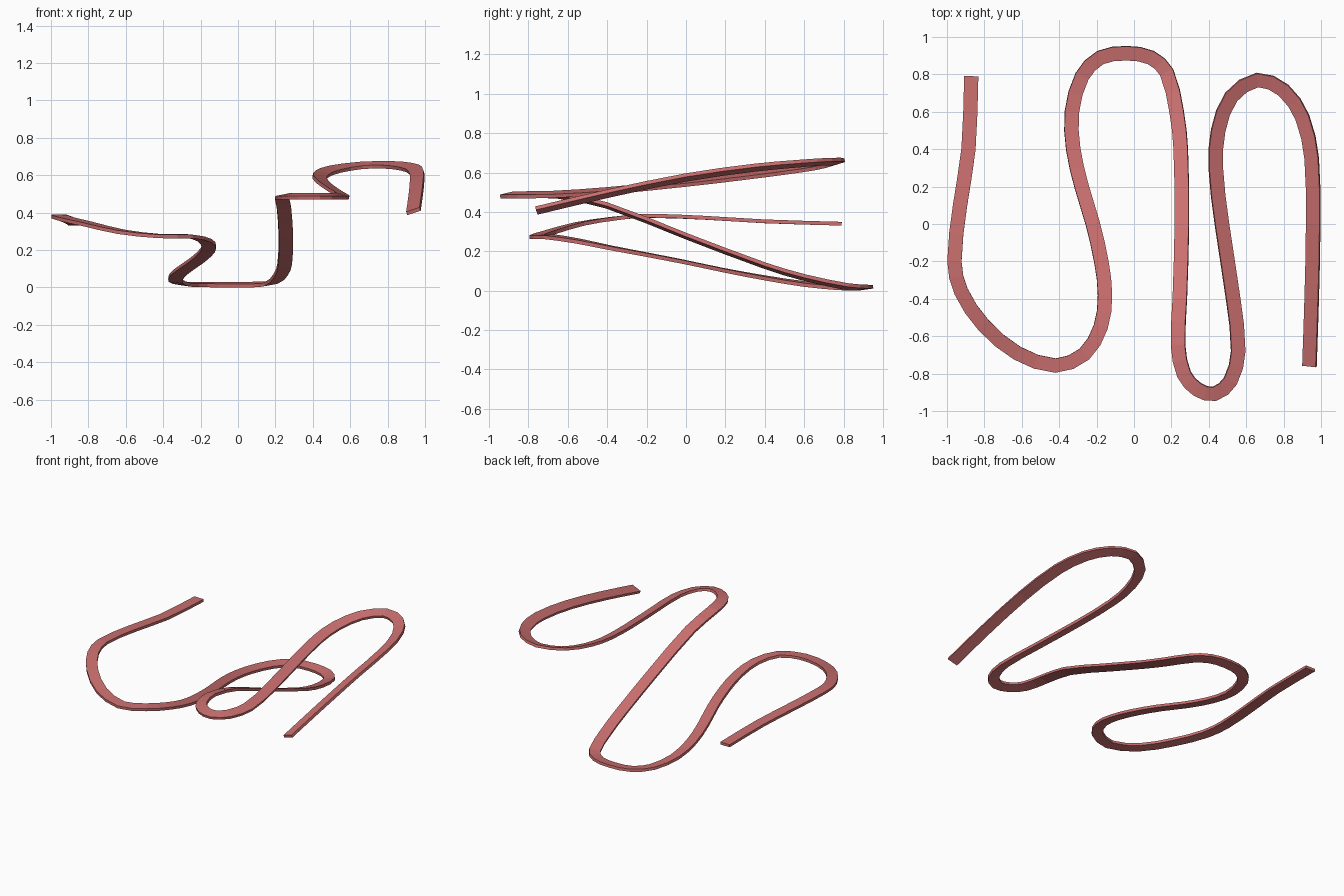
import bpy, bmesh, math
from mathutils import Vector

if "Cube" in bpy.data.objects:
    bpy.data.objects.remove(bpy.data.objects["Cube"])

# Centreline of the winding track, one bend per list
paths = [
    [(-.87, .79, .343), (-.885, .4, .355), (-.93, .1, .373), (-.96, -.2, .383)],
    [(-.925, -.36, .37), (-.805, -.54, .342), (-.625, -.69, .3), (-.42, -.757, .277),
     (-.265, -.695, .277), (-.178, -.55, .255), (-.155, -.38, .22)],
    [(-.175, -.2, .186), (-.22, 0, .147), (-.28, .2, .105), (-.325, .4, .068),
     (-.332, .6, .037), (-.278, .79, .02), (-.18, .89, .018), (-.04, .913, .018)],
    [(.09, .89, .018), (.175, .81, .025), (.228, .6, .07), (.25, .4, .13),
     (.256, 0, .28), (.245, -.4, .435), (.236, -.65, .487)],
    [(.268, -.805, .49), (.34, -.885, .49), (.43, -.908, .49), (.515, -.84, .49),
     (.557, -.68, .492), (.53, -.4, .51)],
    [(.47, 0, .55), (.437, .3, .585), (.45, .5, .61), (.52, .68, .635), (.66, .77, .655)],
    [(.8, .715, .658), (.9, .57, .648), (.95, .35, .628), (.958, 0, .578),
     (.95, -.4, .495), (.938, -.76, .41)],
]
knots = [Vector(p) for bend in paths for p in bend]


def smooth_path(pts, steps):
    """Round the centreline with evenly split cubic spans."""
    ext = [2 * pts[0] - pts[1]] + pts + [2 * pts[-1] - pts[-2]]
    out = []
    for a, b, c, d in zip(ext, ext[1:], ext[2:], ext[3:]):
        lb = (c - b).length
        tb = (c - a) * lb / ((b - a).length + lb)
        tc = (d - b) * lb / ((d - c).length + lb)
        for i in range(steps):
            t = i / steps
            h = t * t * (3 - 2 * t)
            out.append(b * (1 - h) + c * h + tb * t * (1 - t) ** 2 - tc * t * t * (1 - t))
    return out + [pts[-1]]


# Sweep a thin flat section that rolls gently along its length
WIDTH, THICK, END_ROLL = .076, .019, math.radians(19)
line = smooth_path(knots, 2)
last = len(line) - 1
verts, faces = [], []
for i, p in enumerate(line):
    ahead = (line[min(i + 1, last)] - line[max(i - 1, 0)]).normalized()
    left = Vector((0, 0, 1)).cross(ahead).normalized()
    up = ahead.cross(left)
    roll = END_ROLL * i / last
    side = left * math.cos(roll) + up * math.sin(roll)
    top = up * math.cos(roll) - left * math.sin(roll)
    for s, t in ((1, 1), (-1, 1), (-1, -1), (1, -1)):
        verts.append(p + side * s * WIDTH / 2 + top * t * THICK / 2)
    if i:
        n = 4 * i
        faces += [(n - 4 + k, n - 4 + (k + 1) % 4, n + (k + 1) % 4, n + k) for k in range(4)]
faces += [(3, 2, 1, 0), tuple(4 * last + k for k in range(4))]

# Stand the track on the ground
low = min(v.z for v in verts)
mesh = bpy.data.meshes.new("winding_track")
mesh.from_pydata([v - Vector((0, 0, low)) for v in verts], [], faces)
track = bpy.data.objects.new("winding_track", mesh)
bpy.context.collection.objects.link(track)

# Consistent outward faces
bm = bmesh.new()
bm.from_mesh(mesh)
bmesh.ops.recalc_face_normals(bm, faces=bm.faces)
bm.to_mesh(mesh)
bm.free()

# Single dusty red colour
red = bpy.data.materials.new("dusty_red")
red.use_nodes = True
colour = (.60, .16, .16, 1)
red.diffuse_color = colour
red.node_tree.nodes["Principled BSDF"].inputs["Base Color"].default_value = colour
mesh.materials.append(red)
